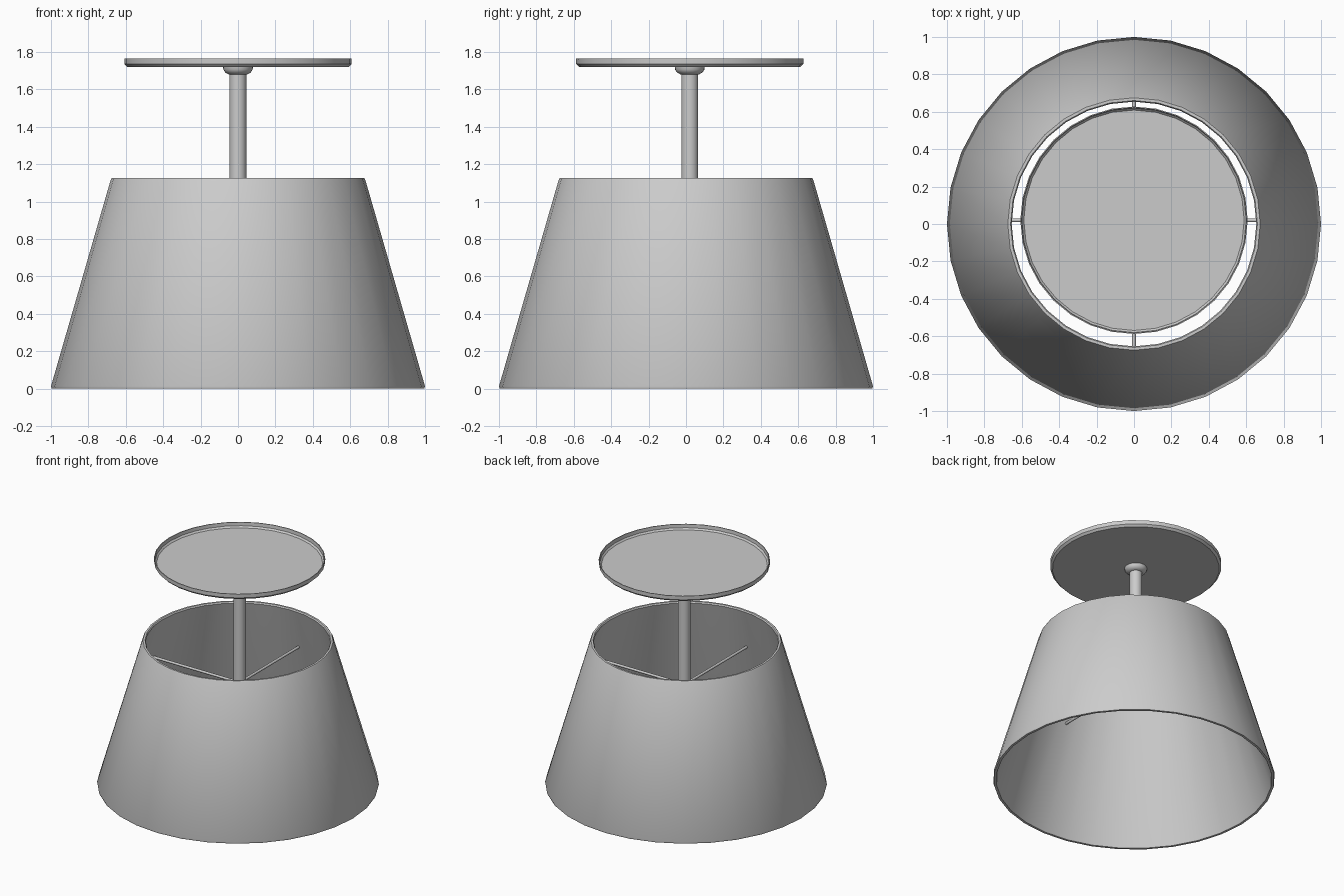
import bpy, bmesh, math

if "Cube" in bpy.data.objects:
    bpy.data.objects.remove(bpy.data.objects["Cube"])

CY = 0.02  # the stem, plate and spider sit slightly behind the shade centre


def finish(obj, angle=35):
    bpy.ops.object.select_all(action='DESELECT')
    obj.select_set(True)
    bpy.context.view_layer.objects.active = obj
    bpy.ops.object.shade_smooth_by_angle(angle=math.radians(angle))


def lathe(name, profile, sides, y=0.0, loop=False):
    """Spin an (r, z) profile round z; r = 0 points become poles."""
    bm = bmesh.new()
    verts = [bm.verts.new((r, 0, z)) for r, z in profile]
    edges = [bm.edges.new(p) for p in zip(verts, verts[1:])]
    if loop:
        edges.append(bm.edges.new((verts[-1], verts[0])))
    bmesh.ops.spin(bm, geom=verts + edges, axis=(0, 0, 1), cent=(0, 0, 0),
                   angle=math.tau, steps=sides, use_merge=True)
    bmesh.ops.remove_doubles(bm, verts=bm.verts, dist=1e-5)
    bmesh.ops.recalc_face_normals(bm, faces=bm.faces)
    mesh = bpy.data.meshes.new(name)
    bm.to_mesh(mesh)
    bm.free()
    obj = bpy.data.objects.new(name, mesh)
    obj.location.y = y
    bpy.context.collection.objects.link(obj)
    finish(obj)
    return obj


# Tapered shade with a thin wall and softened rims
lathe("shade", [(0.996, 0.0), (1.0, 0.012), (0.681, 1.115), (0.675, 1.125),
                (0.66, 1.125), (0.654, 1.115), (0.974, 0.012), (0.978, 0.0)],
      32, loop=True)

# Shallow ceiling dish, open at the top
lathe("ceiling_plate", [(0, 1.72), (0.592, 1.72), (0.607, 1.735), (0.608, 1.765),
                        (0.602, 1.765), (0.600, 1.738), (0.589, 1.726), (0, 1.726)],
      32, CY)

# Stem with a collar under the plate
lathe("stem", [(0, 0.76), (0.045, 0.76), (0.045, 1.69), (0, 1.69)], 24, CY)
lathe("collar", [(0, 1.68), (0.05, 1.68), (0.068, 1.69), (0.078, 1.705),
                 (0.08, 1.722), (0, 1.722)], 24, CY)

# Four spider rods joining the stem to the inside of the shade
for i, label in enumerate(("right", "back", "left", "front")):
    a = i * math.pi / 2
    start, end = 0.03, 0.765 - CY * math.sin(a)
    mid = (start + end) / 2
    bpy.ops.mesh.primitive_cylinder_add(
        vertices=12, radius=0.01, depth=end - start,
        location=(mid * math.cos(a), CY + mid * math.sin(a), 0.79),
        rotation=(0, math.pi / 2, a))
    rod = bpy.context.object
    rod.name = "spider_rod_" + label
    finish(rod)
